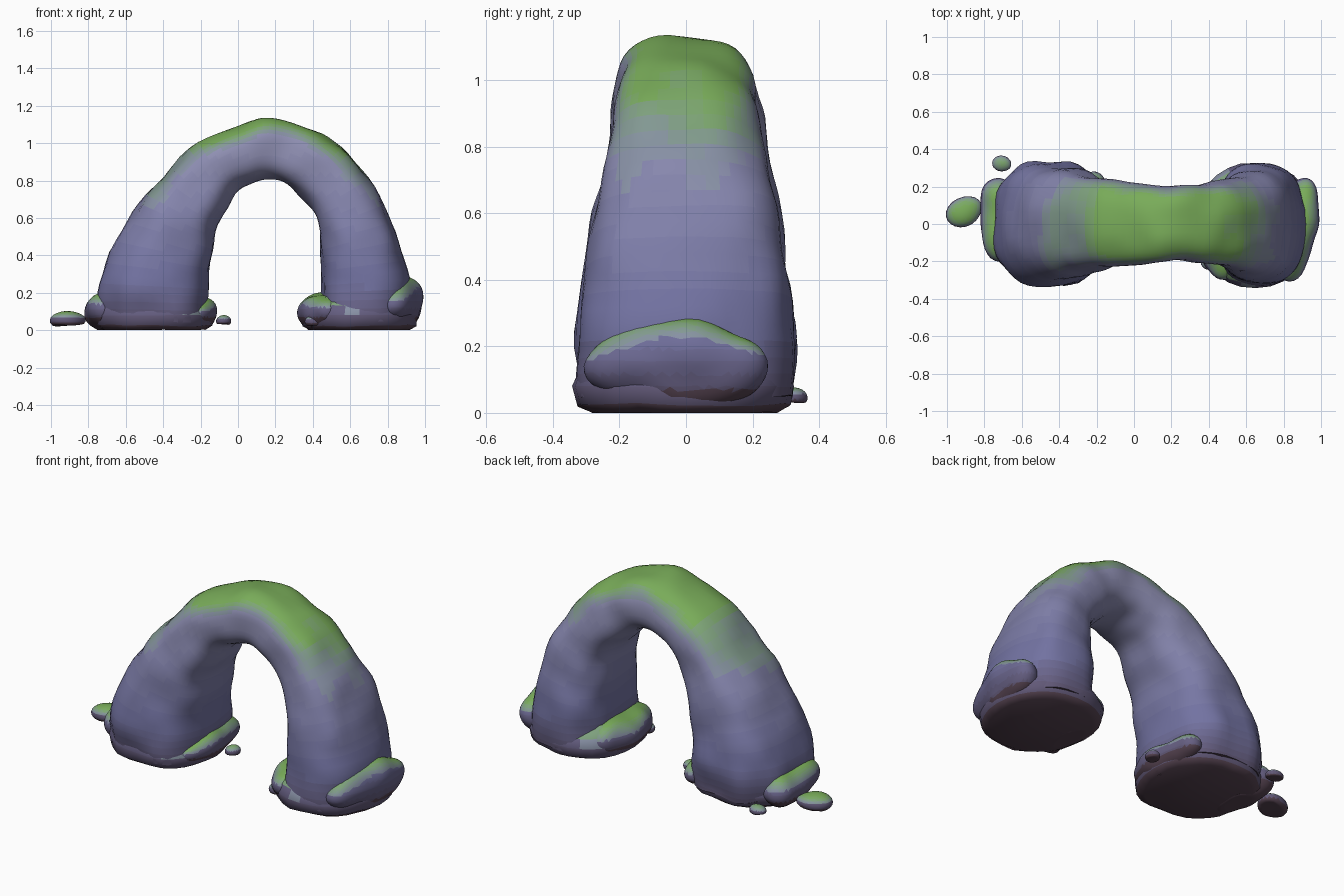
import bpy, bmesh, math
from mathutils import Vector, noise

if "Cube" in bpy.data.objects:
    bpy.data.objects.remove(bpy.data.objects["Cube"])

# Palette: earth -> bluish stone -> pale stone, then stone -> moss
EARTH, STONE = Vector((.09, .055, .08)), Vector((.17, .17, .36))
PALE, MOSS = Vector((.29, .29, .46)), Vector((.19, .41, .10))
STEPS_G, STEPS_M = 16, 12


def material(name, col):
    m = bpy.data.materials.new(name)
    m.diffuse_color = (*col, 1)
    m.use_nodes = True
    m.node_tree.nodes["Principled BSDF"].inputs["Base Color"].default_value = m.diffuse_color
    return m


half = STEPS_G // 2
GROUND = [material(f"stone_{i}", EARTH.lerp(STONE, i / half) if i < half else STONE.lerp(PALE, i / half - 1))
          for i in range(STEPS_G + 1)]
MOSSY = [material(f"moss_{i}", STONE.lerp(PALE, .7).lerp(MOSS, i / STEPS_M)) for i in range(1, STEPS_M + 1)]
PALETTE = GROUND + MOSSY


def ramp(v, a, b):
    return min(1, max(0, (v - a) / (b - a)))


def paint(face, rock):
    c, n = face.calc_center_median(), face.normal
    wob = noise.noise(c * 5) * .15
    if rock:
        moss = ramp(n.z + wob, .35, .95) * ramp(c.z, .03, .09)
    else:
        moss = ramp(n.z + wob, .25, .8) * ramp(c.z + wob, .6, 1.0)
    if moss > .08:
        return len(GROUND) + min(STEPS_M - 1, int(moss * STEPS_M))
    if c.z < .07 and n.z < -.3:
        return 0
    return round(2 + (half - 2) * ramp(c.z, .02, .25) + half * .9 * ramp(c.z, .3, 1))


def finish(name, bm, rough, rock=True):
    # Weathered surface, painted by height and slope
    bmesh.ops.recalc_face_normals(bm, faces=bm.faces)
    bm.normal_update()
    moves = [(v, v.normal * noise.noise(v.co * 6 + Vector((3, 7, 1))) * rough) for v in bm.verts]
    for v, d in moves:
        v.co += d
        v.co.z = max(0, v.co.z)
    bm.normal_update()
    for f in bm.faces:
        f.material_index = paint(f, rock)
    me = bpy.data.meshes.new(name)
    bm.to_mesh(me)
    bm.free()
    for m in PALETTE:
        me.materials.append(m)
    ob = bpy.data.objects.new(name, me)
    bpy.context.collection.objects.link(ob)
    bpy.ops.object.select_all(action='DESELECT')
    ob.select_set(True)
    bpy.context.view_layer.objects.active = ob
    bpy.ops.object.shade_smooth_by_angle(angle=math.radians(60))


def loft(bm, rings):
    loops = [[bm.verts.new(p) for p in r] for r in rings]
    n = len(loops[0])
    for a, b in zip(loops, loops[1:]):
        for i in range(n):
            bm.faces.new((a[i], a[(i + 1) % n], b[(i + 1) % n], b[i]))
    bm.faces.new(loops[0])
    bm.faces.new(loops[-1])


def superellipse(t, power):
    c, s = math.cos(t), math.sin(t)
    return (math.copysign(abs(c) ** (2 / power), c), math.copysign(abs(s) ** (2 / power), s))


def catmull(p, i, t):
    a, b, c, d = (p[min(max(i + k, 0), len(p) - 1)] for k in (-1, 0, 1, 2))
    return [.5 * (2 * q + (r - o) * t + (2 * o - 5 * q + 4 * r - s) * t * t + (3 * q - o - 3 * r + s) * t ** 3)
            for o, q, r, s in zip(a, b, c, d)]


# Arch: stations of outer x, z / inner x, z / half depth
STATIONS = [
    (-.74, .05, -.16, .05, .32), (-.74, .25, -.16, .22, .335), (-.62, .53, -.145, .40, .30),
    (-.45, .77, -.11, .56, .265), (-.21, 1.0, -.03, .71, .23), (0, 1.09, .06, .785, .215),
    (.17, 1.13, .14, .81, .205), (.38, 1.085, .24, .785, .205), (.55, .975, .33, .72, .22),
    (.73, .76, .41, .60, .255), (.84, .53, .44, .43, .295), (.905, .27, .445, .24, .325),
    (.905, .05, .44, .05, .32)]
SIDES, STEPS = 44, 5
rings = []
for i in range(len(STATIONS) - 1):
    for k in range(STEPS + (i == len(STATIONS) - 2)):
        ox, oz, ix, iz, d = catmull(STATIONS, i, k / STEPS)
        ring = []
        for j in range(SIDES):
            u, w = superellipse(2 * math.pi * j / SIDES, 2.6)
            f = (1 + u) / 2
            ring.append((ix + (ox - ix) * f, w * d, iz + (oz - iz) * f))
        rings.append(ring)
bm = bmesh.new()
loft(bm, rings)
finish("stone_arch", bm, .02, rock=False)

# Rounded plinths under both legs
for name, cx, rx in (("left_plinth", -.455, .325), ("right_plinth", .65, .305)):
    bm = bmesh.new()
    loft(bm, [[(cx + rx * s * u, .325 * s * w - .005, z)
               for u, w in (superellipse(2 * math.pi * j / 28, 2.2) for j in range(28))]
              for z, s in ((0, .86), (.025, .98), (.08, 1.01), (.13, .96), (.18, .82))])
    finish(name, bm, .02)


# Boulders and pebbles: squashed spheres, pebbles flattened underneath
def stone(name, centre, radii, turn=0, detail=2, rough=.02, floor=-1):
    bm = bmesh.new()
    bmesh.ops.create_icosphere(bm, subdivisions=detail, radius=1)
    ca, sa = math.cos(turn), math.sin(turn)
    for v in bm.verts:
        x, y, z = (c * r for c, r in zip(v.co, radii))
        z = max(z, floor * radii[2])
        v.co = Vector(centre) + Vector((x * ca - y * sa, x * sa + y * ca, z))
    finish(name, bm, rough)


stone("right_outer_boulder", (.87, -.03, .14), (.115, .28, .125), -.2, 4, .03)
stone("right_inner_boulder", (.46, -.03, .10), (.13, .26, .105), 0, 4, .03)
stone("left_outer_boulder", (-.705, .02, .095), (.125, .23, .11), .05, 4, .03)
stone("left_inner_boulder", (-.22, .02, .09), (.11, .25, .095), 0, 4, .03)
stone("large_pebble", (-.905, .065, .055), (.102, .075, .05), .5, 3, .02, -.5)
stone("back_pebble", (-.71, .32, .045), (.055, .045, .035), -.4, 3, .02, -.4)
stone("inner_pebble", (-.08, .06, .05), (.045, .05, .035), 0, 3, .02, -.6)
stone("front_pebble", (.405, -.205, .048), (.045, .04, .03), 0, 3, .02, -.6)
